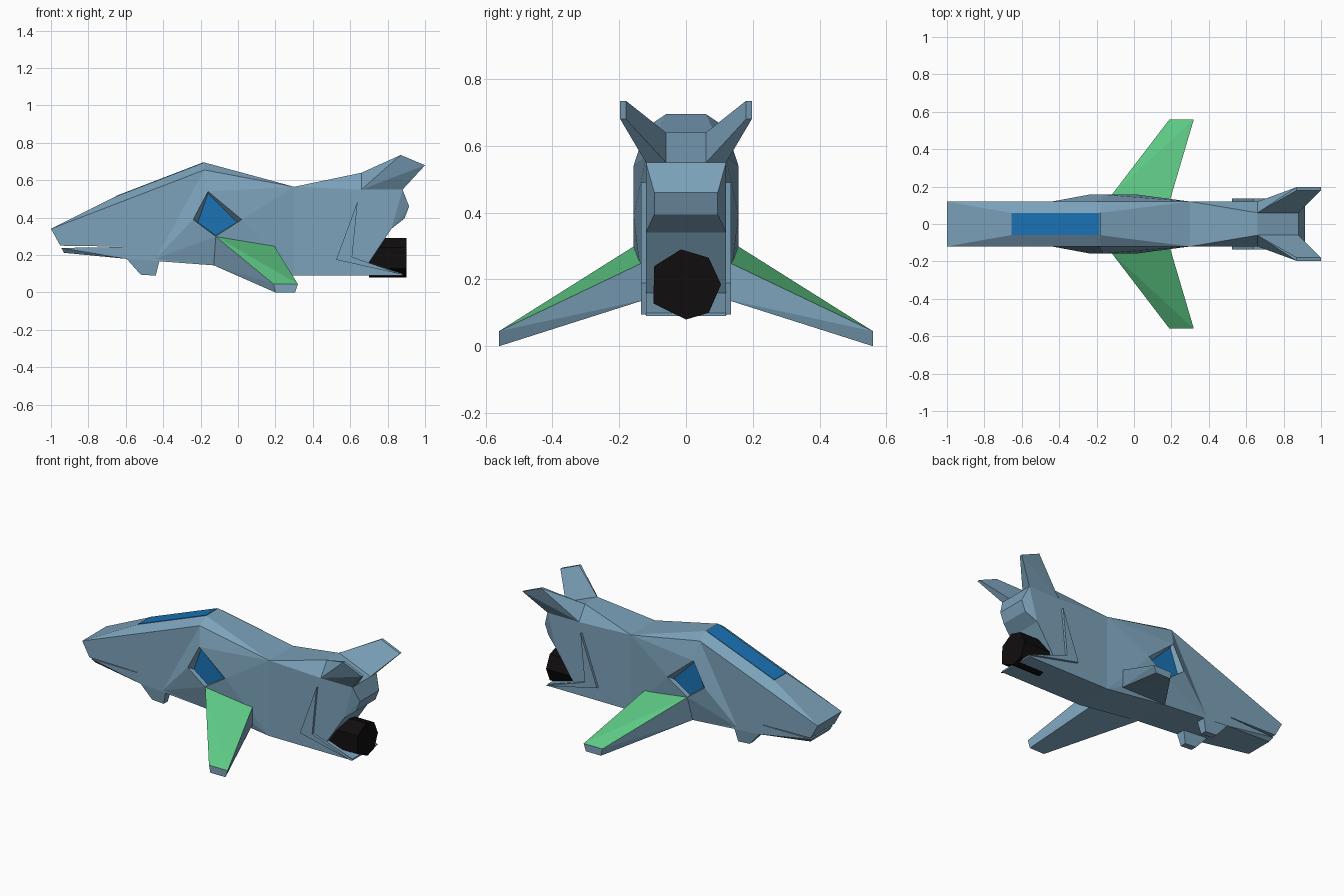
import bpy, bmesh

if "Cube" in bpy.data.objects:
    bpy.data.objects.remove(bpy.data.objects["Cube"])


def material(name, rgb):
    m = bpy.data.materials.new(name)
    m.diffuse_color = (*rgb, 1)
    m.use_nodes = True
    m.node_tree.nodes["Principled BSDF"].inputs["Base Color"].default_value = m.diffuse_color
    return m


STEEL = material("steel_blue", (0.20, 0.36, 0.49))
GREEN = material("wing_green", (0.11, 0.58, 0.23))
BLUE = material("glass_blue", (0.01, 0.17, 0.46))
BLACK = material("engine_black", (0.005, 0.004, 0.004))


def finish(bm, name, mats=(STEEL,), mirror=False):
    bmesh.ops.recalc_face_normals(bm, faces=bm.faces)
    me = bpy.data.meshes.new(name)
    bm.to_mesh(me)
    bm.free()
    for m in mats:
        me.materials.append(m)
    ob = bpy.data.objects.new(name, me)
    bpy.context.collection.objects.link(ob)
    if mirror:
        mod = ob.modifiers.new("mirror", "MIRROR")
        mod.use_axis = (False, True, False)
        mod.use_clip = False
        mod.use_mirror_merge = False
    return ob


def hull(name, pts, mats=(STEEL,), mirror=False, both=False, top_mat=False):
    """Convex solid; both=True adds the point reflected across y = 0."""
    bm = bmesh.new()
    for x, y, z in pts:
        bm.verts.new((x, y, z))
        if both:
            bm.verts.new((x, -y, z))
    res = bmesh.ops.convex_hull(bm, input=bm.verts)
    inner = [g for g in res["geom_interior"] if isinstance(g, bmesh.types.BMVert)]
    bmesh.ops.delete(bm, geom=inner, context="VERTS")
    bmesh.ops.dissolve_limit(bm, angle_limit=0.01, verts=bm.verts, edges=bm.edges)
    bmesh.ops.recalc_face_normals(bm, faces=bm.faces)
    if top_mat:
        for f in bm.faces:
            f.normal_update()
            f.material_index = int(f.normal.z > 0.5)
    return finish(bm, name, mats, mirror)


def prism(name, outline, y0, y1, mats=(STEEL,), mirror=False):
    """Side outline (x, z) extruded between two y values."""
    bm = bmesh.new()
    a = [bm.verts.new((x, y0, z)) for x, z in outline]
    b = [bm.verts.new((x, y1, z)) for x, z in outline]
    n = len(a)
    bm.faces.new(a)
    bm.faces.new(b[::-1])
    for i in range(n):
        j = (i + 1) % n
        bm.faces.new((a[i], b[i], b[j], a[j]))
    return finish(bm, name, mats, mirror)


# Fuselage core and lower jaw
prism("fuselage", [(-1, .34), (-.18, .655), (.30, .565), (.66, .55), (.88, .55),
                   (.82, .34), (.70, .16), (.88, .10), (.88, .09), (.30, .09),
                   (-.13, .145), (-.60, .18), (-.62, .245), (-.95, .25)], -.12, .12)
hull("lower_jaw", [(-.945, .11, .238), (-.93, .09, .212), (-.60, .12, .18),
                   (-.60, .12, .243)], both=True)

# Roof sections
hull("front_roof", [(-1, .12, .34), (-1, .06, .34), (-.66, .06, .51),
                    (-.18, .06, .695), (-.18, .12, .655)], both=True)
hull("rear_roof", [(-.18, .06, .695), (-.18, .12, .655), (.30, .12, .565),
                   (-.18, .12, .60)], both=True)
hull("tail_roof", [(.30, .12, .565), (.66, .06, .64), (.66, .12, .55),
                   (.88, .06, .55)], both=True)
hull("canopy", [(-.655, .058, .515), (-.185, .058, .696), (-.655, .058, .50),
                (-.185, .058, .68)], (BLUE,), both=True)

# Tapered tail end
hull("tail_block", [(.75, .12, .55), (.88, .12, .55), (.915, .095, .46),
                    (.89, .095, .395), (.82, .12, .34), (.75, .12, .34)], both=True)

# Tail fins
hull("tail_fin", [(.66, .06, .64), (.66, .12, .55), (.88, .12, .55), (.88, .06, .55),
                  (.87, .18, .735), (.87, .197, .735), (1, .18, .68), (1, .197, .68)],
     mirror=True)

# Wings with green upper skin
hull("wing", [(-.12, .155, .30), (.19, .12, .255), (.19, .56, .045), (.32, .56, .045),
              (-.13, .12, .145), (.19, .12, .14), (.20, .56, 0), (.305, .56, 0),
              (-.12, .12, .30)], (STEEL, GREEN), mirror=True, top_mat=True)

# Side bulge with a recessed diamond intake
bm = bmesh.new()
P = {k: bm.verts.new(v) for k, v in {
    "F": (-.44, .12, .18), "T": (-.18, .12, .655), "R": (.30, .12, .565),
    "Q": (.30, .12, .09), "M": (-.13, .12, .145),
    "A": (-.24, .157, .39), "B": (-.16, .157, .54), "C": (.02, .157, .39),
    "D": (-.12, .157, .30),
    "a": (-.215, .13, .375), "b": (-.16, .13, .53), "c": (-.005, .13, .375),
    "d": (-.12, .13, .305)}.items()}
for face in ("FTA", "TBA", "TRB", "RCB", "RQC", "QDC", "QMD", "MFD", "FAD",
             "ABba", "BCcb", "CDdc", "DAad", "abcd"):
    f = bm.faces.new([P[k] for k in face])
    f.material_index = int(face == "abcd")
finish(bm, "intake_bulge", (STEEL, BLUE), mirror=True)

# Rear side fairings
prism("side_fairing", [(.64, .49), (.525, .175), (.88, .095), (.61, .19)],
      .115, .135, mirror=True)

# Nose skids
hull("skid", [(-.60, .06, .185), (-.60, .12, .185), (-.42, .06, .17), (-.42, .12, .17),
              (-.52, .07, .095), (-.52, .11, .095), (-.44, .07, .09), (-.44, .11, .09)],
     mirror=True)

# Seven-sided engine nozzle
ring = [(-.015, .29), (.068, .265), (.105, .185), (.068, .1), (0, .08),
        (-.098, .128), (-.095, .24)]
hull("engine", [(x, y, z) for x in (.70, .90) for y, z in ring], (BLACK,))
